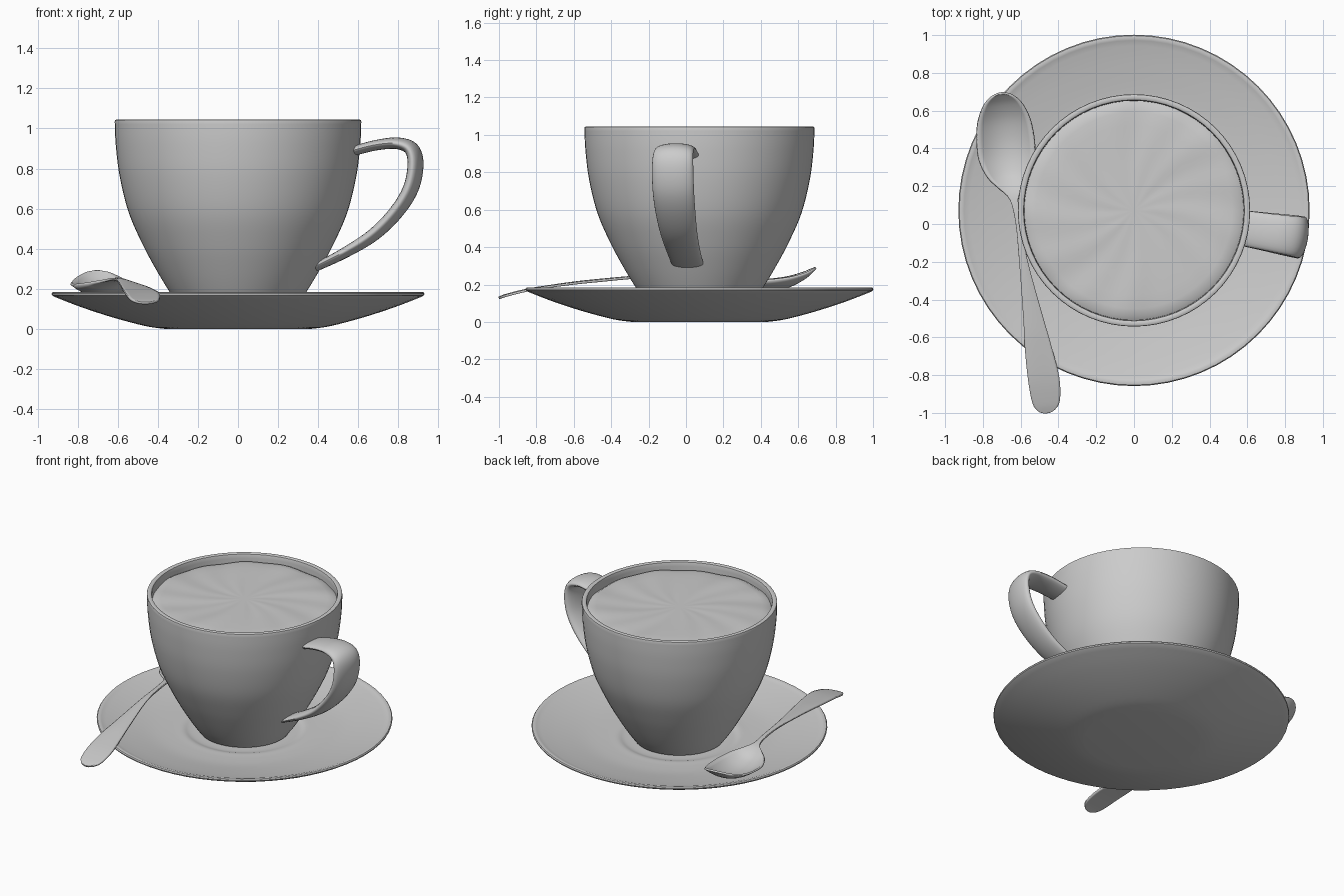
import bpy, bmesh, math
from mathutils import Vector

if "Cube" in bpy.data.objects:
    bpy.data.objects.remove(bpy.data.objects["Cube"])

CENTRE = Vector((0, 0.072, 0))   # shared axis of cup and saucer


def spline(pts, n):
    """Catmull-Rom through tuples of any length, n steps per span."""
    out = []
    for i in range(len(pts) - 1):
        p = [pts[max(0, min(len(pts) - 1, i + k))] for k in (-1, 0, 1, 2)]
        for s in range(n):
            t = s / n
            out.append([0.5 * (2*b + (c - a)*t + (2*a - 5*b + 4*c - d)*t*t
                               + (3*b - a - 3*c + d)*t**3) for a, b, c, d in zip(*p)])
    return out + [list(pts[-1])]


def make(name, verts, faces, angle=40):
    me = bpy.data.meshes.new(name)
    me.from_pydata([tuple(v) for v in verts], [], faces)
    bm = bmesh.new()
    bm.from_mesh(me)
    bmesh.ops.remove_doubles(bm, verts=bm.verts, dist=1e-5)
    bmesh.ops.recalc_face_normals(bm, faces=bm.faces)
    bm.to_mesh(me)
    bm.free()
    ob = bpy.data.objects.new(name, me)
    bpy.context.collection.objects.link(ob)
    bpy.ops.object.select_all(action='DESELECT')
    ob.select_set(True)
    bpy.context.view_layer.objects.active = ob
    bpy.ops.object.shade_smooth_by_angle(angle=math.radians(angle))
    return ob


def grid_faces(rows, cols, wrap):
    return [(r*cols + c, r*cols + (c+1) % cols, (r+1)*cols + (c+1) % cols, (r+1)*cols + c)
            for r in range(rows - 1) for c in range(cols if wrap else cols - 1)]


def lathe(name, profile, seg=64, ripple=0.0):
    verts = []
    for r, z in profile:
        for k in range(seg):
            a = 2 * math.pi * k / seg
            dz = ripple * r * math.sin(9*a + 8*r) * math.cos(4*a)
            verts.append(CENTRE + Vector((r*math.cos(a), r*math.sin(a), z + dz)))
    return make(name, verts, grid_faces(len(profile), seg, True))


# Saucer: flat foot, curved underside, rolled rim, shallow well
under = spline([(0.36, 0), (0.46, 0.014), (0.62, 0.056), (0.78, 0.108), (0.915, 0.16)], 4)
rim = [(0.928, 0.168), (0.93, 0.176), (0.925, 0.183), (0.912, 0.185), (0.90, 0.181)]
top = spline([(0.89, 0.177), (0.78, 0.153), (0.6, 0.122), (0.46, 0.113), (0.39, 0.112),
              (0.34, 0.1), (0.25, 0.098)], 4)
lathe("saucer", [(0, 0)] + under + rim + top + [(0, 0.098)])

# Cup: outer wall, rounded lip, inner wall
outer = spline([(0.285, 0.105), (0.338, 0.18), (0.405, 0.29), (0.475, 0.42), (0.545, 0.58),
                (0.59, 0.76), (0.61, 0.92), (0.615, 1.035)], 5)
lip = [(0.613, 1.042), (0.606, 1.045), (0.592, 1.045), (0.585, 1.041)]
inner = spline([(0.582, 1.03), (0.575, 0.9), (0.55, 0.74), (0.5, 0.56), (0.42, 0.4),
                (0.33, 0.24), (0.25, 0.16)], 5)
lathe("cup", [(0, 0.105)] + outer + lip + inner + [(0, 0.15)])

# Drink surface with a faintly uneven froth
lathe("drink", [(0.584, 0.985), (0.56, 0.998), (0.52, 1.003), (0.45, 1.005), (0.35, 1.005),
                (0.25, 1.005), (0.12, 1.005), (0, 1.005)], 64, 0.012)

# Handle: flattened oval swept along a path, turned slightly about the cup axis
# (radius, z, half width, half thickness)
path = spline([(0.585, 0.888, 0.093, 0.024), (0.70, 0.917, 0.098, 0.026),
               (0.805, 0.926, 0.103, 0.029), (0.877, 0.898, 0.108, 0.034),
               (0.897, 0.82, 0.112, 0.036), (0.873, 0.70, 0.112, 0.036),
               (0.80, 0.583, 0.108, 0.034), (0.685, 0.47, 0.10, 0.031),
               (0.54, 0.38, 0.092, 0.026), (0.395, 0.308, 0.086, 0.02)], 6)
turn = math.radians(-9.2)
radial = Vector((math.cos(turn), math.sin(turn), 0))
across = Vector((-math.sin(turn), math.cos(turn), 0))
up = Vector((0, 0, 1))
seg = 24
verts = []
for i, (r, z, w, t) in enumerate(path):
    a, b = path[max(i - 1, 0)], path[min(i + 1, len(path) - 1)]
    d = Vector((b[0] - a[0], b[1] - a[1])).normalized()
    normal = radial * -d.y + up * d.x
    for k in range(seg):
        ang = 2 * math.pi * k / seg
        verts.append(CENTRE + radial*r + up*z + across*(w*math.cos(ang)) + normal*(t*math.sin(ang)))
n = len(path)
make("handle", verts, grid_faces(n, seg, True)
     + [tuple(range(seg)), tuple(range((n-1)*seg, n*seg))], 50)

# Spoon: lofted strip (x, y, edge z, half width, hollow depth), then thickened
spoon = spline([(-0.462, -1.0, 0.128, 0.012, 0.0), (-0.463, -0.985, 0.134, 0.045, 0.0),
                (-0.465, -0.94, 0.148, 0.073, 0.0), (-0.478, -0.82, 0.176, 0.083, 0.0),
                (-0.508, -0.65, 0.2, 0.07, -0.003), (-0.533, -0.5, 0.216, 0.052, -0.005),
                (-0.585, -0.2, 0.243, 0.021, -0.004), (-0.612, 0.0, 0.249, 0.014, 0.0),
                (-0.635, 0.13, 0.243, 0.022, 0.0), (-0.65, 0.2, 0.233, 0.07, 0.012),
                (-0.66, 0.26, 0.225, 0.115, 0.04), (-0.672, 0.35, 0.22, 0.147, 0.055),
                (-0.681, 0.45, 0.225, 0.151, 0.058), (-0.69, 0.55, 0.238, 0.137, 0.048),
                (-0.697, 0.63, 0.26, 0.102, 0.028), (-0.701, 0.675, 0.28, 0.058, 0.01),
                (-0.703, 0.693, 0.289, 0.012, 0.0)], 4)
cols = 13
side = Vector((1, 0.11, 0)).normalized()
verts = []
for x, y, z, w, depth in spoon:
    for c in range(cols):
        u = 2 * c / (cols - 1) - 1
        verts.append(Vector((x, y, z - depth*(1 - u*u))) + side*(u*w))
ob = make("spoon", verts, grid_faces(len(spoon), cols, False))
mod = ob.modifiers.new("thickness", 'SOLIDIFY')
mod.thickness = 0.012
mod.offset = 0
